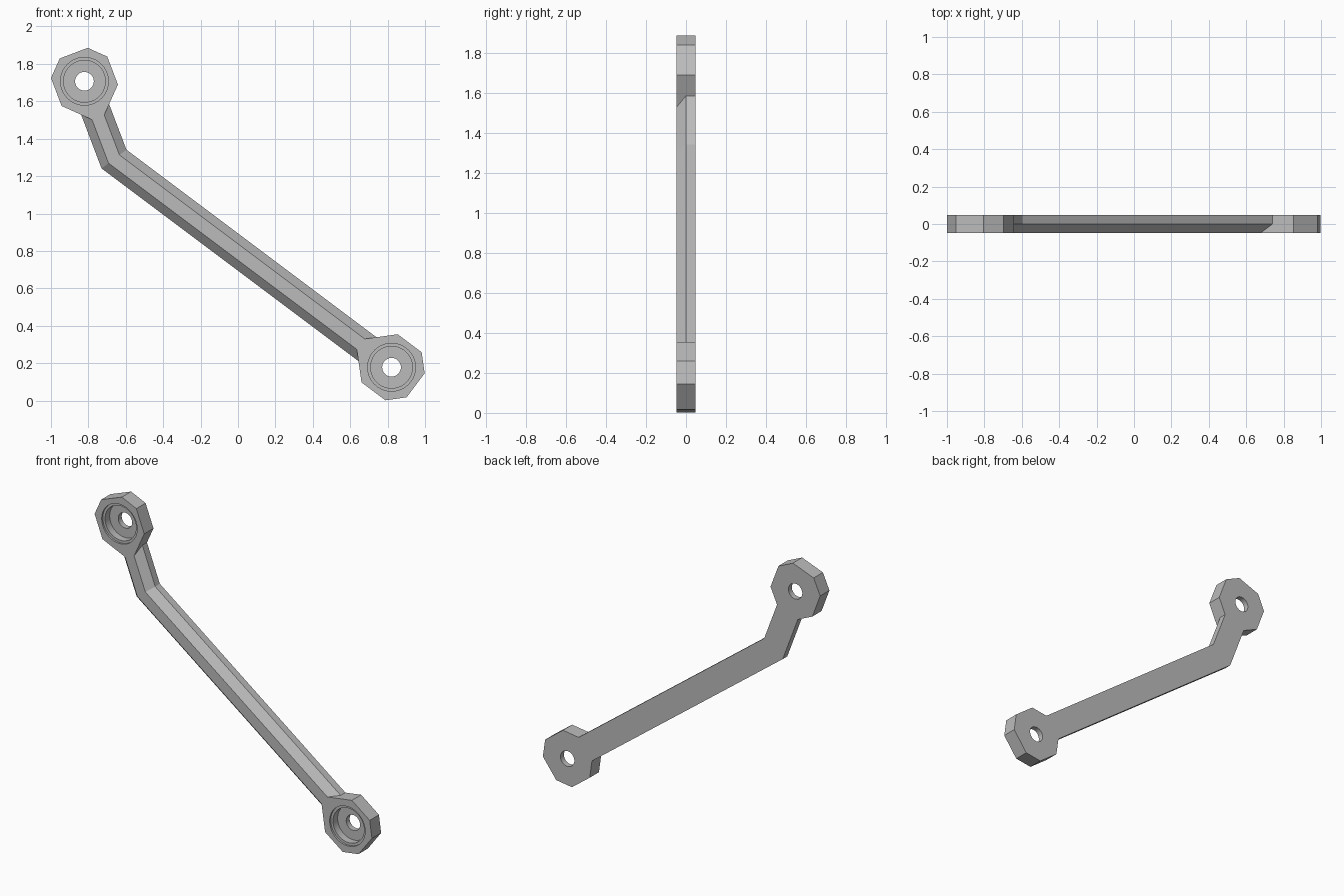
import bpy, bmesh, math
from mathutils import Vector

if "Cube" in bpy.data.objects:
    bpy.data.objects.remove(bpy.data.objects["Cube"], do_unlink=True)

T = 0.0475             # half thickness
A, H = 0.161, 0.080    # hub half size across flats, half length of a long flat
RIDGE = 0.035          # half width of the raised strip along the arm
UPPER, BEND, LOWER = Vector((-0.821, 1.707)), Vector((-0.663, 1.291)), Vector((0.821, 0.178))

metal = bpy.data.materials.new("grey metal")
metal.use_nodes = True
metal.diffuse_color = (0.5, 0.5, 0.5, 1)
metal.node_tree.nodes["Principled BSDF"].inputs["Base Color"].default_value = (0.5, 0.5, 0.5, 1)

bm = bmesh.new()


def face(points):
    """Add a face, skipping corners that coincide."""
    clean = []
    for p in points:
        if all((p - q).length > 1e-5 for q in clean):
            clean.append(p)
    if len(clean) > 2:
        bm.faces.new([bm.verts.new(p) for p in clean])


def loft(one, two):
    for i in range(len(one)):
        j = (i + 1) % len(one)
        face([one[i], one[j], two[j], two[i]])


def p3(p, y):
    return Vector((p.x, y, p.y))


def section(back, front, normal, half_front):
    """Six-point cross-section: square at the back, narrowing to the front ridge."""
    return [p3(back + normal * H, T), p3(back + normal * H, 0),
            p3(front + normal * half_front, -T), p3(front - normal * half_front, -T),
            p3(back - normal * H, 0), p3(back - normal * H, T)]


def side(d):
    return Vector((-d.y, d.x))


def hub(centre, direction):
    """Eight-sided end block, open on the flat that meets the arm."""
    n = side(direction)
    local = [(A, H), (H, A), (-H, A), (-A, H), (-A, -H), (-H, -A), (H, -A), (A, -H)]
    ring = [centre + direction * u + n * v for u, v in local]
    face([p3(p, -T) for p in ring])
    face([p3(p, T) for p in ring])
    for p, q in zip(ring, ring[1:]):
        for y0, y1 in ((-T, 0), (0, T)):
            face([p3(p, y0), p3(q, y0), p3(q, y1), p3(p, y1)])


# End hubs
d_up = (BEND - UPPER).normalized()
d_low = (LOWER - BEND).normalized()
hub(UPPER, d_up)
hub(LOWER, -d_low)

# Bent arm, with its bevels trimmed by the extended hub sides
n_up, n_low = side(d_up), side(d_low)
mitre = (n_up + n_low) / (1 + n_up.dot(n_low))
run = H - RIDGE
start, end = UPPER + d_up * A, LOWER - d_low * A
stations = [section(start, start, n_up, H),
            section(start, start + d_up * run, n_up, RIDGE),
            section(BEND, BEND, mitre, RIDGE),
            section(end, end - d_low * run, n_low, RIDGE),
            section(end, end, n_low, H)]
for one, two in zip(stations, stations[1:]):
    loft(one, two)

bmesh.ops.remove_doubles(bm, verts=bm.verts, dist=1e-4)
bmesh.ops.recalc_face_normals(bm, faces=bm.faces)
bmesh.ops.dissolve_limit(bm, angle_limit=0.01, verts=bm.verts, edges=bm.edges)
mesh = bpy.data.meshes.new("link_arm")
bm.to_mesh(mesh)
bm.free()
link = bpy.data.objects.new("link_arm", mesh)
bpy.context.collection.objects.link(link)
mesh.materials.append(metal)


def bore(centre):
    """Turned cutter: shallow lip, deep socket and through hole."""
    profile = [(0.128, -0.1), (0.128, -T + 0.012), (0.112, -T + 0.012),
               (0.112, 0.012), (0.05, 0.012), (0.05, 0.1)]
    b = bmesh.new()
    count = 40
    rings = [[b.verts.new((centre.x + r * math.cos(math.tau * i / count), y,
                           centre.y + r * math.sin(math.tau * i / count)))
              for i in range(count)] for r, y in profile]
    for r0, r1 in zip(rings, rings[1:]):
        for i in range(count):
            j = (i + 1) % count
            b.faces.new((r0[i], r0[j], r1[j], r1[i]))
    b.faces.new(rings[0])
    b.faces.new(rings[-1])
    bmesh.ops.recalc_face_normals(b, faces=b.faces)
    m = bpy.data.meshes.new("bore_cutter")
    b.to_mesh(m)
    b.free()
    m.materials.append(metal)
    cutter = bpy.data.objects.new("bore_cutter", m)
    cutter.hide_render = True
    bpy.context.collection.objects.link(cutter)
    return cutter


# Sockets and bolt holes
bpy.ops.object.select_all(action="DESELECT")
link.select_set(True)
bpy.context.view_layer.objects.active = link
for centre in (UPPER, LOWER):
    cutter = bore(centre)
    cut = link.modifiers.new("bore", "BOOLEAN")
    cut.operation = "DIFFERENCE"
    cut.solver = "EXACT"
    cut.object = cutter
    bpy.ops.object.modifier_apply(modifier=cut.name)
    bpy.data.objects.remove(cutter, do_unlink=True)
bpy.ops.object.shade_smooth_by_angle(angle=math.radians(20))
